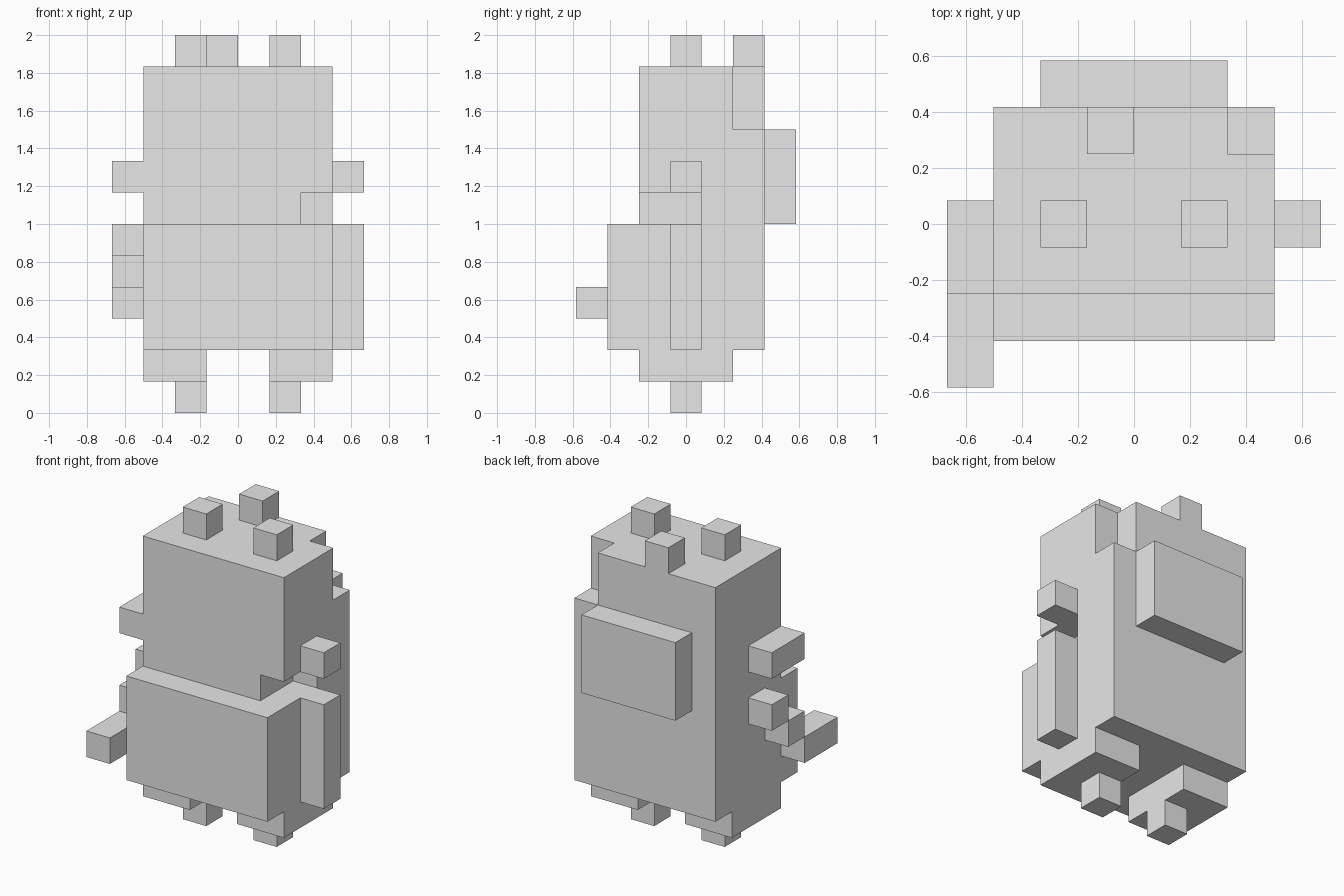
import bpy
import bmesh

U = 1 / 6  # one block

old = bpy.data.objects.get("Cube")
if old:
    bpy.data.objects.remove(old, do_unlink=True)

grey = bpy.data.materials.new("plain grey")
grey.use_nodes = True
colour = (0.8, 0.8, 0.8, 1)
grey.diffuse_color = colour
grey.node_tree.nodes["Principled BSDF"].inputs["Base Color"].default_value = colour


def prism(name, profile, x0, x1):
    """Extrude a (y, z) profile along x, all in block units."""
    bm = bmesh.new()
    face = bm.faces.new([bm.verts.new((x0 * U, y * U, z * U)) for y, z in profile])
    out = bmesh.ops.extrude_face_region(bm, geom=[face])["geom"]
    moved = [v for v in out if isinstance(v, bmesh.types.BMVert)]
    bmesh.ops.translate(bm, verts=moved, vec=((x1 - x0) * U, 0, 0))
    bmesh.ops.recalc_face_normals(bm, faces=bm.faces)
    mesh = bpy.data.meshes.new(name)
    bm.to_mesh(mesh)
    bm.free()
    mesh.materials.append(grey)
    obj = bpy.data.objects.new(name, mesh)
    bpy.context.collection.objects.link(obj)
    return obj


def box(name, x, y, z):
    """Box from (low, high) ranges."""
    return prism(name, [(y[0], z[0]), (y[1], z[0]), (y[1], z[1]), (y[0], z[1])], *x)


def cut(target, cutter):
    mod = target.modifiers.new("notch", "BOOLEAN")
    mod.operation = "DIFFERENCE"
    mod.solver = "EXACT"
    mod.object = cutter
    bpy.context.view_layer.objects.active = target
    bpy.ops.object.modifier_apply(modifier=mod.name)
    bpy.data.objects.remove(cutter, do_unlink=True)


mid = (-0.5, 0.5)

# Body with a deeper lower half
body = prism("body", [(-2.5, 2), (2.5, 2), (2.5, 11), (-1.5, 11), (-1.5, 6), (-2.5, 6)], -3, 3)

# Notches on the left: front waist and rear top corner
cut(body, box("waist_cutter", (2, 4), (-2, 0.5), (6, 7)))
cut(body, box("corner_cutter", (2, 4), (1.5, 3), (9, 12)))

# Backpack
box("backpack", (-2, 2), (2.5, 3.5), (6, 9))

# Legs, feet and top studs on both sides
for side, s in (("right", -1), ("left", 1)):
    box(side + "_leg", sorted((s, 3 * s)), (-1.5, 1.5), (1, 2))
    box(side + "_foot", sorted((s, 2 * s)), mid, (0, 1))
    box(side + "_top_stud", sorted((s, 2 * s)), mid, (11, 12))
box("rear_top_stud", (-1, 0), (1.5, 2.5), (11, 12))

# Left side: shoulder knob and hanging arm
box("left_shoulder", (3, 4), mid, (7, 8))
box("left_arm", (3, 4), mid, (2, 6))

# Right side: shoulder bar and arm stepping down to the front
box("right_shoulder", (-4, -3), (-1.5, 0.5), (7, 8))
box("right_upper_arm", (-4, -3), mid, (5, 6))
box("right_elbow", (-4, -3), (-1.5, -0.5), (4, 5))
box("right_forearm", (-4, -3), (-3.5, -1.5), (3, 4))
